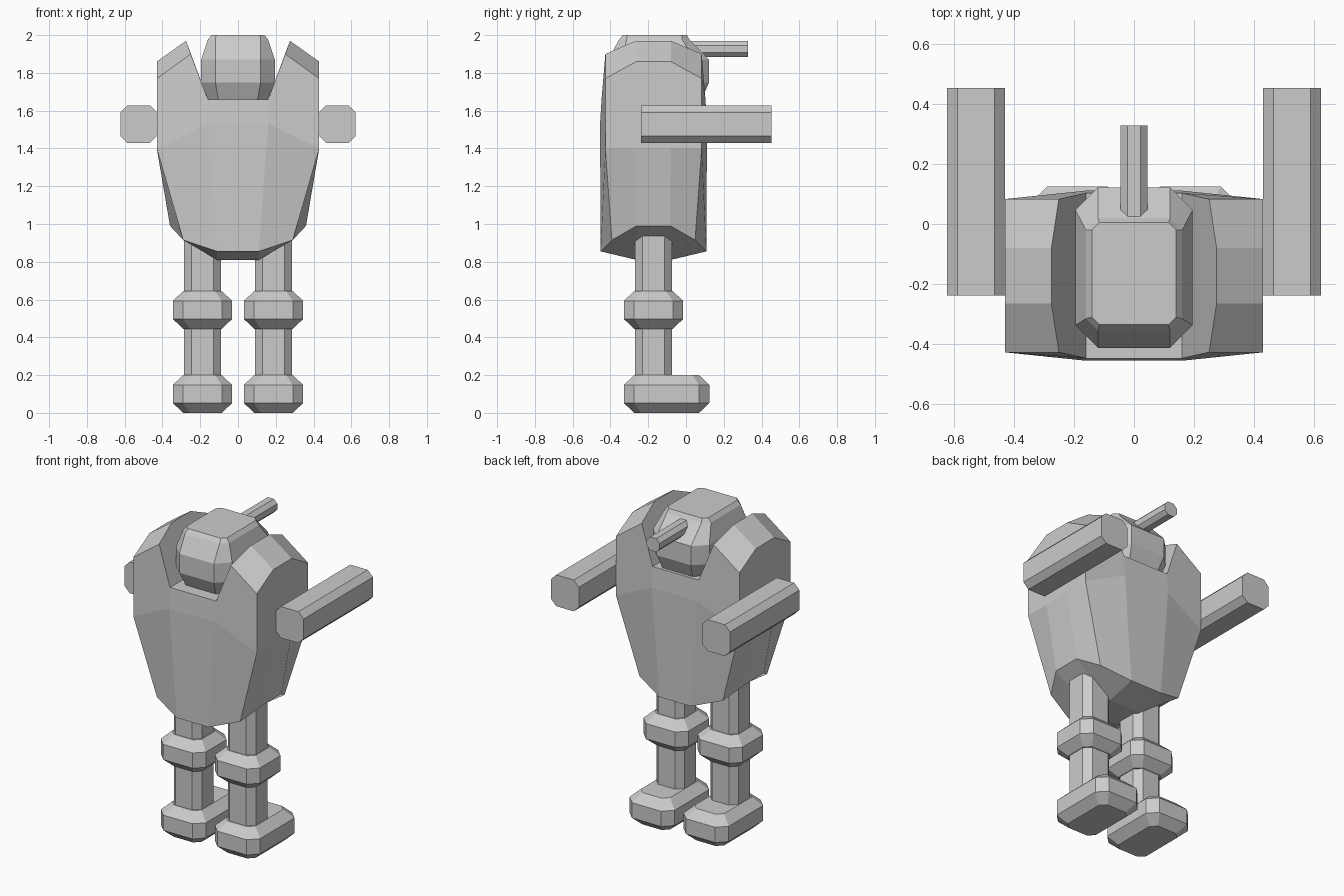
import bpy, bmesh

if "Cube" in bpy.data.objects:
    bpy.data.objects.remove(bpy.data.objects["Cube"])

grey = bpy.data.materials.new("plain grey")
grey.diffuse_color = (0.6, 0.6, 0.6, 1)
grey.use_nodes = True
grey.node_tree.nodes["Principled BSDF"].inputs["Base Color"].default_value = grey.diffuse_color


def finish(name, bm):
    bmesh.ops.remove_doubles(bm, verts=bm.verts, dist=1e-5)
    bmesh.ops.recalc_face_normals(bm, faces=bm.faces)
    me = bpy.data.meshes.new(name)
    bm.to_mesh(me)
    bm.free()
    me.materials.append(grey)
    ob = bpy.data.objects.new(name, me)
    bpy.context.collection.objects.link(ob)
    return ob


def octagon(x0, x1, y0, y1, c):
    """Rectangle with its four corners cut by c."""
    return [(x0 + c, y0), (x1 - c, y0), (x1, y0 + c), (x1, y1 - c),
            (x1 - c, y1), (x0 + c, y1), (x0, y1 - c), (x0, y0 + c)]


def loft(name, rings):
    """Join rings of points and cap both ends."""
    bm = bmesh.new()
    rows = [[bm.verts.new(p) for p in r] for r in rings]
    for a, b in zip(rows, rows[1:]):
        for i in range(len(a)):
            j = (i + 1) % len(a)
            bm.faces.new((a[i], a[j], b[j], b[i]))
    bm.faces.new(rows[0])
    bm.faces.new(rows[-1])
    return finish(name, bm)


def upright(name, levels):
    """Loft of octagons, levels = (z, x0, x1, y0, y1, cut)."""
    return loft(name, [[(x, y, z) for x, y in octagon(*r)] for z, *r in levels])


def barrel(name, x0, x1, z0, z1, c, y0, y1):
    return loft(name, [[(x, y, z) for x, z in octagon(x0, x1, z0, z1, c)]
                       for y in (y0, y1)])


def pad(name, x, y0, y1, z0, z1):
    """Block with a vertical belt and sloped top and bottom."""
    h, s, t = 0.157, 0.055, 0.052
    full = (x - h, x + h, y0, y1, 0.055)
    small = (x - h + s, x + h - s, y0 + s, y1 - s, 0.035)
    upright(name, [(z0, *small), (z0 + t, *full), (z1 - t, *full), (z1, *small)])


# Body: one quarter, repeated on both sides and both ends
CY = -0.172
P = dict(
    A=(.11, .28, .855), B=(.29, .22, .915), C=(.36, .09, .99), D=(.11, .09, .81),
    E=(.16, .283, 1.53), F=(.43, .255, 1.40), G=(.43, .092, 1.40),
    H=(.16, .275, 1.66), I=(.25, .255, 1.90), J=(.43, .255, 1.77),
    K=(.43, .092, 1.86), L=(.275, .092, 1.97), M=(.16, .092, 1.66))
bm = bmesh.new()


def point(k, sx, sy):
    x, d, z = P[k]
    return (sx * x, CY + sy * d, z)


def face(pts):
    bm.faces.new([bm.verts.new(p) for p in pts])


for s in (-1, 1):
    for t in (-1, 1):
        for f in ("DABC", "AEFB", "BFGC", "EHIJF", "FJKG", "JILK", "IHML"):
            face([point(k, s, t) for k in f])
    # strips across the middle of the ends and the sides
    for a, b in zip("DAEH", "AEHM"):
        face([point(a, -1, s), point(a, 1, s), point(b, 1, s), point(b, -1, s)])
    for a, b in zip("DCGKL", "CGKLM"):
        face([point(a, s, -1), point(a, s, 1), point(b, s, 1), point(b, s, -1)])
for k in "DM":
    face([point(k, -1, -1), point(k, 1, -1), point(k, 1, 1), point(k, -1, 1)])
finish("body", bm)

# Head in the notch, with a small barrel
upright("head", [
    (1.64, -.15, .15, -.36, .075, .05),
    (1.75, -.195, .195, -.412, .122, .075),
    (1.87, -.195, .195, -.412, .122, .075),
    (1.975, -.16, .16, -.355, .02, .04),
    (2.0, -.14, .14, -.335, .005, .025)])
barrel("head_barrel", -.045, .045, 1.885, 1.97, .024, -.05, .327)

# Arms and legs
for s, side in ((-1, "left"), (1, "right")):
    xa = s * .526
    barrel(side + "_arm", xa - .097, xa + .097, 1.43, 1.627, .036, -.238, .452)
    xl = s * .188
    upright(side + "_leg", [(z, xl - .098, xl + .098, CY - .098, CY + .098, .04)
                            for z in (.1, 1.05)])
    pad(side + "_knee", xl, CY - .157, CY + .157, .445, .645)
    pad(side + "_foot", xl, CY - .157, .124, 0, .2)
